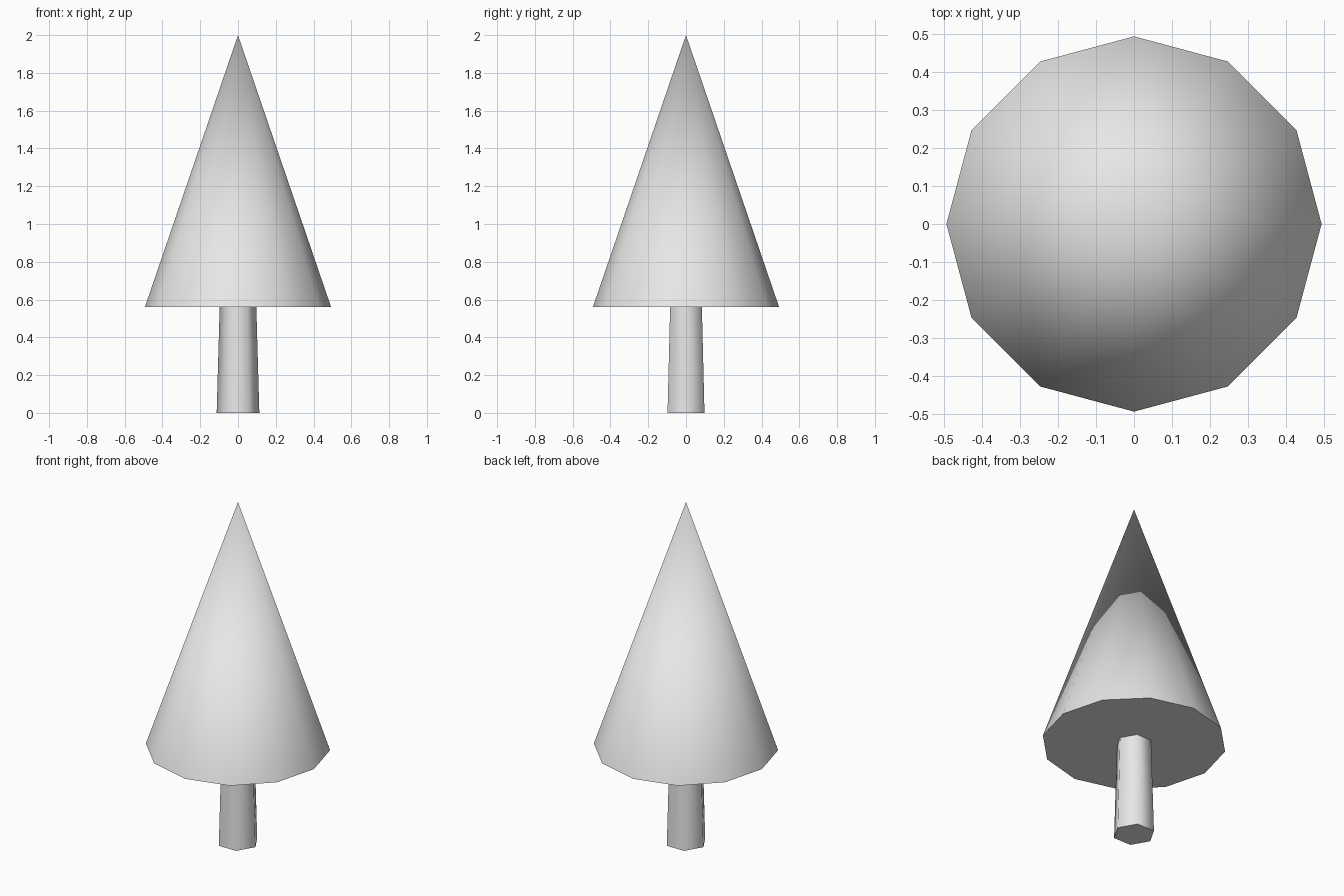
import bpy
import math

default_cube = bpy.data.objects.get("Cube")
if default_cube:
    bpy.data.objects.remove(default_cube, do_unlink=True)


def make_material(name, color):
    mat = bpy.data.materials.new(name)
    mat.use_nodes = True
    mat.diffuse_color = color
    mat.node_tree.nodes["Principled BSDF"].inputs["Base Color"].default_value = color
    return mat


def add_tapered(name, sides, r_bottom, r_top, z_bottom, z_top, mat):
    """Closed cone or tapered prism with a corner pointing along +x."""
    bpy.ops.mesh.primitive_cone_add(
        vertices=sides, radius1=r_bottom, radius2=r_top, depth=z_top - z_bottom,
        location=(0, 0, (z_bottom + z_top) / 2), rotation=(0, 0, math.pi / 2))
    obj = bpy.context.object
    obj.name = name
    obj.data.materials.append(mat)
    # Smooth round the sides, sharp at the flat ends
    bpy.ops.object.shade_smooth_by_angle(angle=math.radians(70))
    return obj


grey = make_material("light grey", (0.8, 0.8, 0.8, 1))

# Six-sided trunk, slightly narrower at the top
add_tapered("trunk", 6, 0.113, 0.097, 0, 0.56, grey)

# Twelve-sided pointed crown
add_tapered("foliage", 12, 0.493, 0, 0.56, 2, grey)
